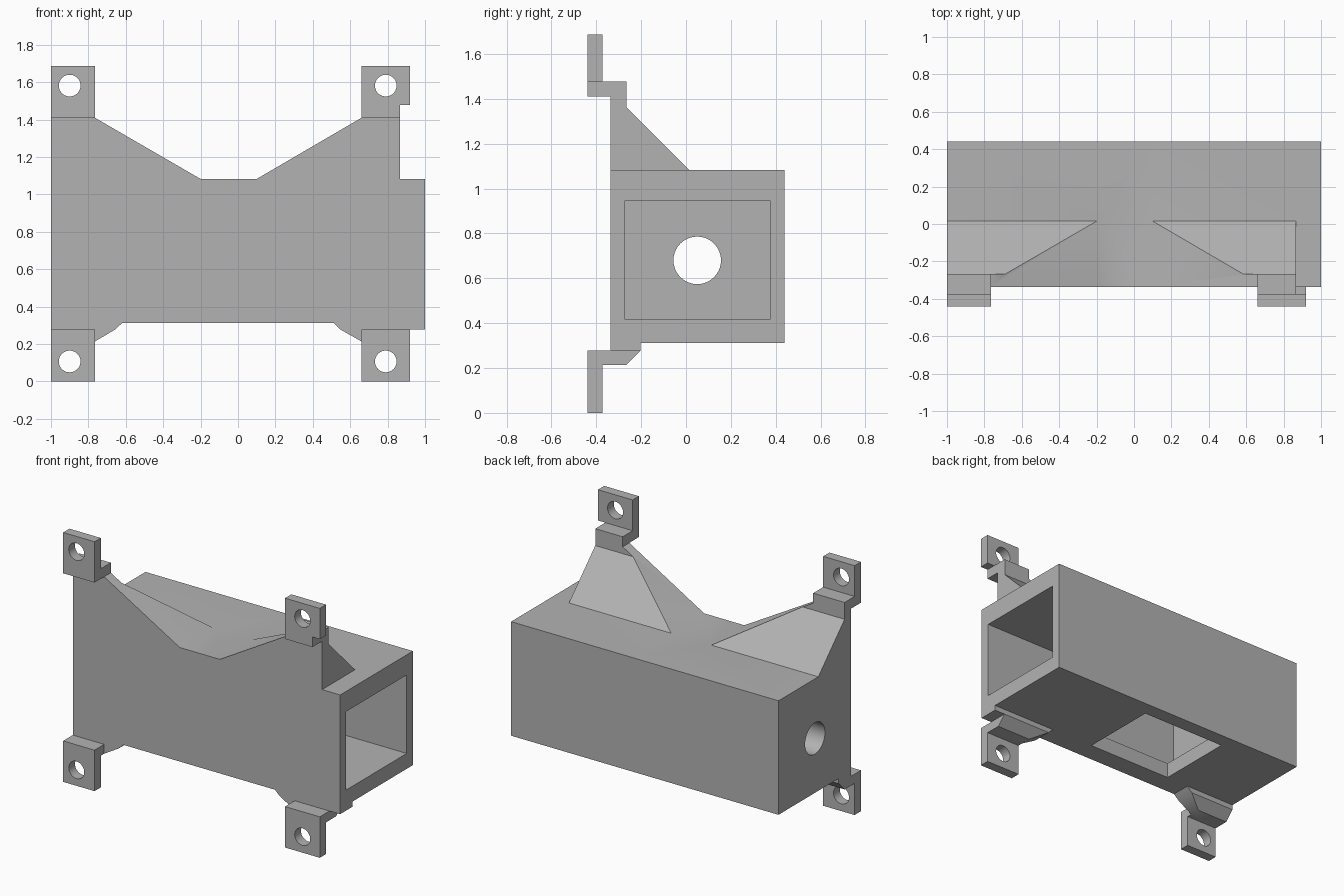
import bpy, bmesh, math
from mathutils import Matrix, Vector

cube = bpy.data.objects.get("Cube")
if cube:
    bpy.data.objects.remove(cube, do_unlink=True)

grey = bpy.data.materials.new("plain_grey")
grey.use_nodes = True
GREY = (0.45, 0.45, 0.45, 1)
grey.diffuse_color = GREY
grey.node_tree.nodes["Principled BSDF"].inputs["Base Color"].default_value = GREY


def add_object(name, bm):
    bmesh.ops.recalc_face_normals(bm, faces=bm.faces[:])
    mesh = bpy.data.meshes.new(name)
    bm.to_mesh(mesh)
    bm.free()
    mesh.materials.append(grey)
    ob = bpy.data.objects.new(name, mesh)
    bpy.context.collection.objects.link(ob)
    return ob


def prism(name, profile, axis, start, end):
    """Extrude a closed profile: (y, z) points along x, or (x, z) points along y."""
    place = (lambda a, b: (start, a, b)) if axis == "x" else (lambda a, b: (a, start, b))
    bm = bmesh.new()
    face = bm.faces.new([bm.verts.new(place(a, b)) for a, b in profile])
    moved = bmesh.ops.extrude_face_region(bm, geom=[face])["geom"]
    step = Vector((end - start, 0, 0)) if axis == "x" else Vector((0, end - start, 0))
    bmesh.ops.translate(bm, vec=step, verts=[g for g in moved if isinstance(g, bmesh.types.BMVert)])
    return add_object(name, bm)


def box(name, x0, x1, y0, y1, z0, z1):
    return prism(name, [(y0, z0), (y1, z0), (y1, z1), (y0, z1)], "x", x0, x1)


def cylinder(name, centre, radius, depth, axis):
    bm = bmesh.new()
    turn = Matrix.Rotation(math.pi / 2, 4, "Y" if axis == "x" else "X")
    bmesh.ops.create_cone(bm, cap_ends=True, segments=40, radius1=radius, radius2=radius,
                          depth=depth, matrix=Matrix.Translation(centre) @ turn)
    return add_object(name, bm)


def combine(ob, other, operation):
    """Apply a boolean and remove the helper."""
    mod = ob.modifiers.new("boolean", "BOOLEAN")
    mod.operation, mod.object, mod.solver = operation, other, "EXACT"
    bpy.ops.object.select_all(action="DESELECT")
    bpy.context.view_layer.objects.active = ob
    ob.select_set(True)
    bpy.ops.object.modifier_apply(modifier=mod.name)
    bpy.data.objects.remove(other, do_unlink=True)


def smooth(ob):
    bpy.ops.object.select_all(action="DESELECT")
    bpy.context.view_layer.objects.active = ob
    ob.select_set(True)
    bpy.ops.object.shade_smooth_by_angle(angle=math.radians(32))


# Shared levels
FRONT, BACK = -0.337, 0.44
TAB_FRONT, TAB_BACK = -0.44, -0.373
LEDGE = -0.266
BOTTOM, TOP = 0.312, 1.083
FOOT, FOOT_TOP = 0.214, 0.277
SHOULDER, SHOULDER_TOP, PEAK = 1.41, 1.478, 1.686

# Housing: front outline crossed with side outline
housing = prism("housing", [
    (-1, FOOT), (-0.765, FOOT), (-0.658, FOOT_TOP), (-0.62, BOTTOM),
    (0.512, BOTTOM), (0.549, FOOT_TOP), (0.66, FOOT), (0.92, FOOT), (0.92, FOOT_TOP),
    (1, FOOT_TOP), (1, TOP), (0.865, TOP), (0.865, SHOULDER), (0.66, SHOULDER),
    (0.1, TOP), (-0.2, TOP), (-0.765, SHOULDER), (-1, SHOULDER)], "y", FRONT, BACK)
side_outline = prism("side_outline", [
    (FRONT - 0.1, FOOT - 0.1), (LEDGE - 0.095, FOOT - 0.1), (LEDGE, FOOT),
    (-0.203, FOOT_TOP), (-0.203, BOTTOM), (BACK + 0.1, BOTTOM), (BACK + 0.1, TOP),
    (0.015, TOP), (LEDGE, 1.364), (LEDGE, SHOULDER + 0.1),
    (FRONT - 0.1, SHOULDER + 0.1)], "x", -1.1, 1.1)
combine(housing, side_outline, "INTERSECT")

# Hollow open at the left end, bottom window, round hole in the right end
combine(housing, box("hollow", -0.56, 1.1, -0.272, 0.374, 0.416, 0.946), "DIFFERENCE")
combine(housing, box("window", -0.45, 0.19, -0.2, 0.34, 0.2, 0.5), "DIFFERENCE")
combine(housing, cylinder("end_hole", (-0.8, 0.05, 0.68), 0.106, 0.7, "x"), "DIFFERENCE")
smooth(housing)

# Mounting tabs, each an angled strip with a bolt hole
upper = [(TAB_FRONT, SHOULDER), (LEDGE, SHOULDER), (LEDGE, SHOULDER_TOP),
         (TAB_BACK, SHOULDER_TOP), (TAB_BACK, PEAK), (TAB_FRONT, PEAK)]
lower = [(TAB_FRONT, 0), (TAB_BACK, 0), (TAB_BACK, FOOT), (FRONT, FOOT),
         (FRONT, FOOT_TOP), (TAB_FRONT, FOOT_TOP)]
for side, x0, x1, hole_x in (("right", -1, -0.765, -0.9), ("left", 0.66, 0.92, 0.79)):
    for level, profile, hole_z in (("upper", upper, 1.582), ("lower", lower, 0.107)):
        tab = prism(f"{level}_{side}_tab", profile, "x", x0, x1)
        combine(tab, cylinder("bolt_hole", (hole_x, -0.4, hole_z), 0.058, 0.3, "y"), "DIFFERENCE")
        if level == "upper" and side == "left":
            combine(tab, box("notch", 0.865, 1, -0.5, -0.2, 1.3, SHOULDER_TOP), "DIFFERENCE")
        smooth(tab)
